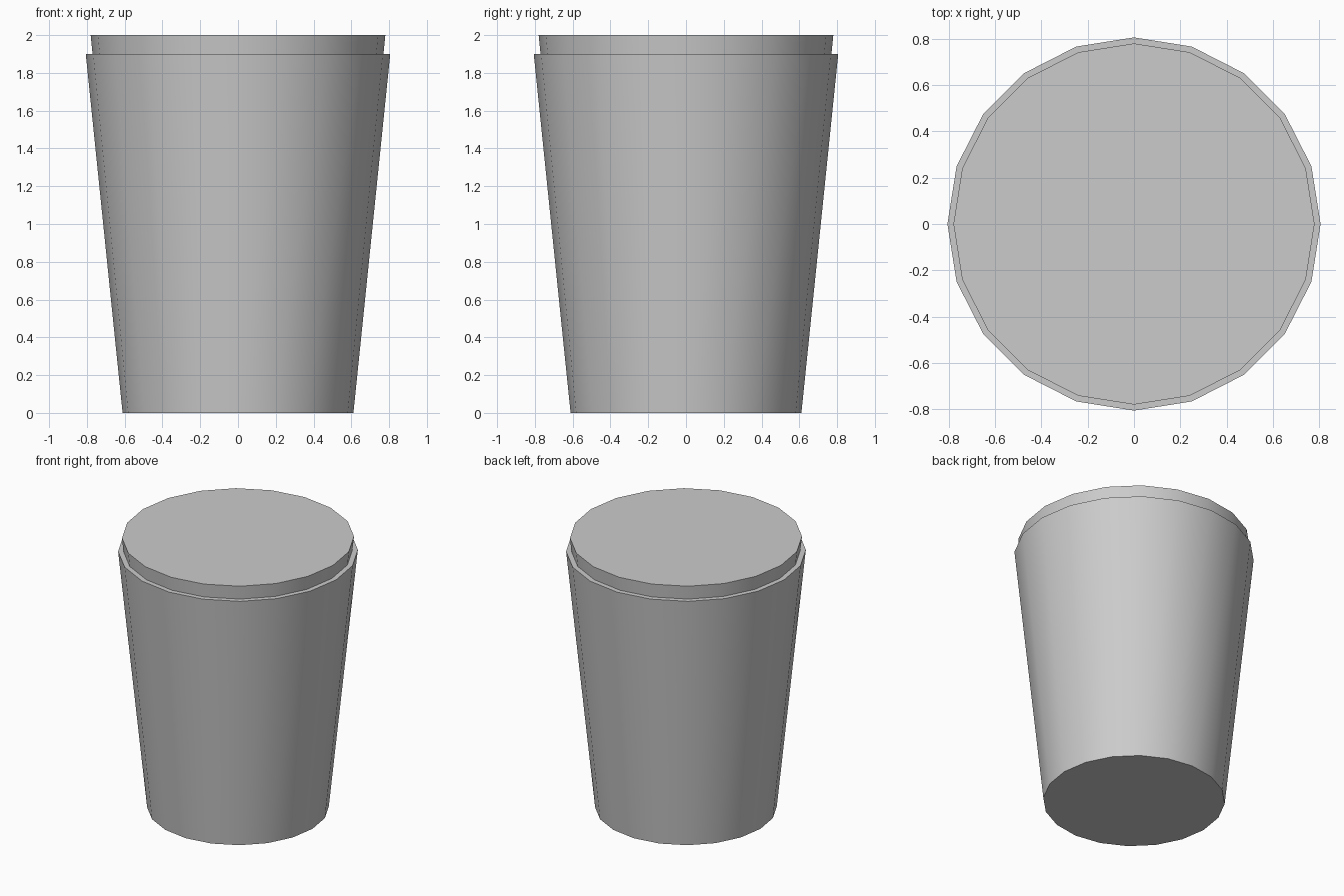
import bpy, bmesh
from math import cos, sin, tau

if "Cube" in bpy.data.objects:
    bpy.data.objects.remove(bpy.data.objects["Cube"])

SIDES = 20


def lathe(name, profile):
    """Closed solid turned from (radius, z) points, bottom to top."""
    bm = bmesh.new()
    rings = [[bm.verts.new((r * cos(tau * i / SIDES), r * sin(tau * i / SIDES), z))
              for i in range(SIDES)] for r, z in profile]
    for lo, hi in zip(rings, rings[1:]):
        for i in range(SIDES):
            j = (i + 1) % SIDES
            bm.faces.new((lo[i], lo[j], hi[j], hi[i]))
    bm.faces.new(rings[0][::-1])
    bm.faces.new(rings[-1])
    mesh = bpy.data.meshes.new(name)
    bm.to_mesh(mesh)
    bm.free()
    obj = bpy.data.objects.new(name, mesh)
    bpy.context.collection.objects.link(obj)
    # Smooth wall, sharp rims
    bpy.ops.object.select_all(action='DESELECT')
    obj.select_set(True)
    bpy.context.view_layer.objects.active = obj
    bpy.ops.object.shade_smooth_by_angle(angle=0.6)
    return obj


# Tapered body, narrow ledge, and inset neck flaring at the same slope
lathe("tapered_cup", [(0.611, 0), (0.806, 1.9), (0.77, 1.9), (0.78, 2.0)])
